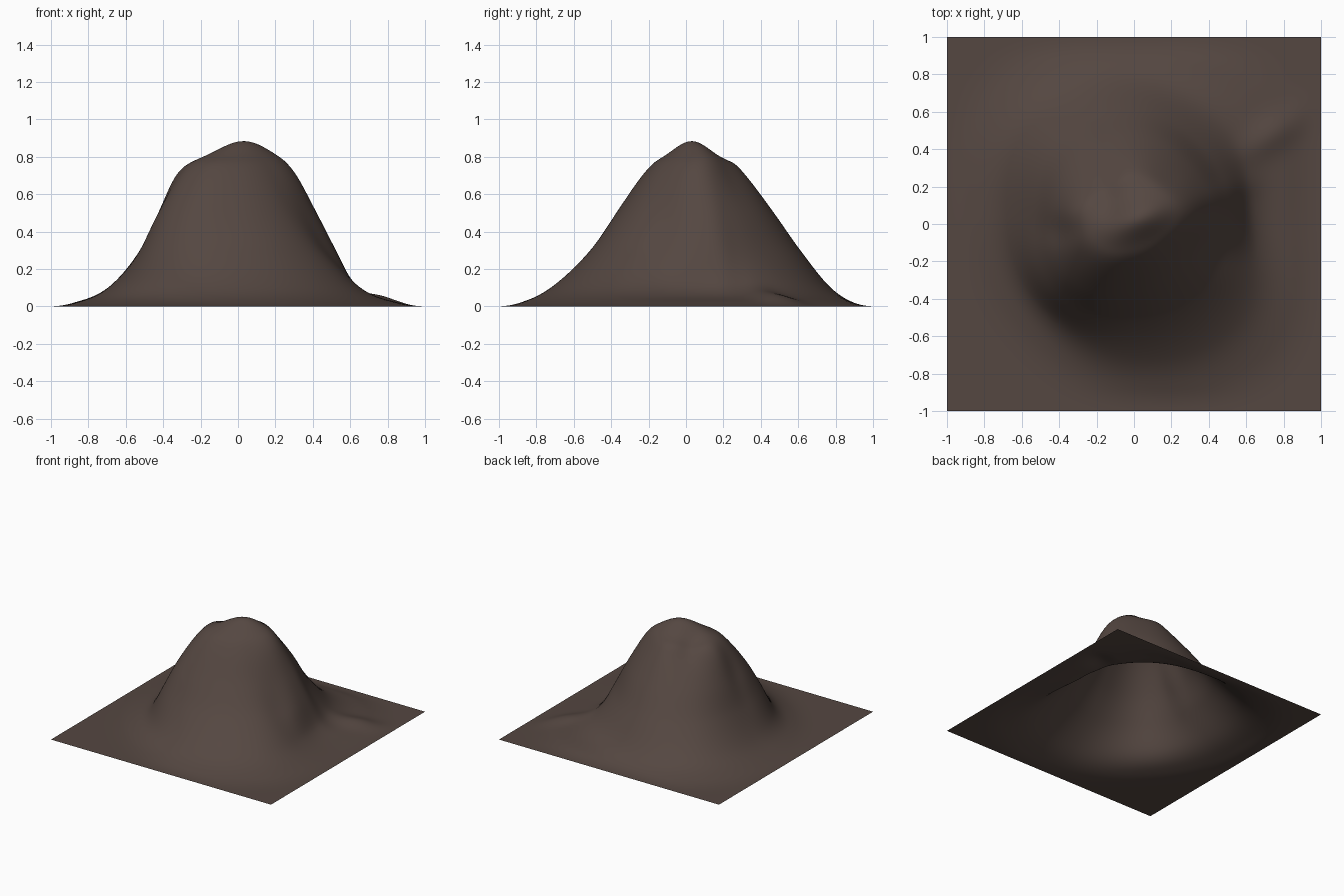
import bpy, bmesh, math

if "Cube" in bpy.data.objects:
    bpy.data.objects.remove(bpy.data.objects["Cube"])

# Distance from the centre to each height contour, by compass direction
LEVELS = [0.79, 0.77, 0.70, 0.50, 0.30, 0.10, 0.02, 0.0]
RADII = [
    (0.31, 0.42, 0.525, 0.63, 0.84),   # east
    (0.26, 0.40, 0.51, 0.69, 0.97),    # north-east
    (0.27, 0.42, 0.56, 0.72, 0.85),    # north
    (0.25, 0.42, 0.57, 0.78, 0.98),    # north-west
    (0.335, 0.43, 0.525, 0.69, 0.87),  # west
    (0.34, 0.49, 0.60, 0.70, 0.84),    # south-west
    (0.27, 0.41, 0.56, 0.77, 0.93),    # south
    (0.26, 0.39, 0.55, 0.80, 1.02),    # south-east
]
CY = 0.05


def catmull(a, b, c, d, t):
    return b + 0.5 * t * (c - a + t * (2*a - 5*b + 4*c - d + t * (3*(b - c) + d - a)))


def contours(angle):
    s = (angle / (2 * math.pi) * 8) % 8
    i, t = int(s) % 8, s - int(s)
    q = [RADII[(i + k) % 8] for k in (-1, 0, 1, 2)]
    r = [catmull(*col, t) for col in zip(*q)]
    return [0.0, r[0] * 0.72] + r + [r[-1] + 0.2]


def profile(rs, r):
    """Smooth hermite curve through the contour heights."""
    n = len(rs)
    if r >= rs[-1]:
        return 0.0

    def slope(k):
        if k in (0, n - 1):
            return 0.0
        return (LEVELS[k+1] - LEVELS[k-1]) / (rs[k+1] - rs[k-1])
    k = max(j for j in range(n - 1) if rs[j] <= r)
    h = rs[k+1] - rs[k]
    t = (r - rs[k]) / h
    return ((2*t**3 - 3*t**2 + 1) * LEVELS[k] + (t**3 - 2*t**2 + t) * h * slope(k)
            + (3*t**2 - 2*t**3) * LEVELS[k+1] + (t**3 - t**2) * h * slope(k+1))


def bump(x, y, cx, cy, sx, sy, turn=0.0):
    c, s = math.cos(turn), math.sin(turn)
    u, v = (x - cx) * c + (y - cy) * s, (y - cy) * c - (x - cx) * s
    return math.exp(-(u / sx)**2 - (v / sy)**2)


def height(x, y):
    r, a = math.hypot(x, y - CY), math.atan2(y - CY, x)
    z = profile(contours(a), r)
    z += 0.095 * bump(x, y, 0.03, 0.03, 0.19, 0.11, 0.4)    # summit ridge
    z -= 0.03 * bump(x, y, -0.15, 0.14, 0.08, 0.10)         # dip behind summit
    z -= 0.03 * bump(x, y, -0.40, -0.04, 0.10, 0.08)        # hollow on left flank
    z -= 0.035 * bump(x, y, 0.44, -0.12, 0.16, 0.12, -0.4)  # gully on right flank
    z += 0.02 * bump(x, y, 0.47, 0.17, 0.15, 0.07, 0.3)     # right ridge
    z += 0.03 * bump(x, y, 0.74, 0.48, 0.18, 0.09, 0.6)     # low spur at the foot
    edge = min(1.0, (1 - max(abs(x), abs(y))) / 0.15)       # flat outer border
    return max(0.0, z * edge * (2 - edge))


# Mountain sheet
bm = bmesh.new()
bmesh.ops.create_grid(bm, x_segments=120, y_segments=120, size=1.0)
for v in bm.verts:
    v.co.z = height(v.co.x, v.co.y)
for _ in range(2):
    bmesh.ops.smooth_vert(bm, verts=[v for v in bm.verts if not v.is_boundary], factor=0.5,
                          use_axis_z=True)
for f in bm.faces:
    f.smooth = True
mesh = bpy.data.meshes.new("mountain")
bm.to_mesh(mesh)
bm.free()

rock = bpy.data.materials.new("dark brown rock")
rock.diffuse_color = (0.090, 0.063, 0.053, 1)
rock.use_nodes = True
rock.node_tree.nodes["Principled BSDF"].inputs["Base Color"].default_value = rock.diffuse_color
mesh.materials.append(rock)
bpy.context.collection.objects.link(bpy.data.objects.new("mountain", mesh))
